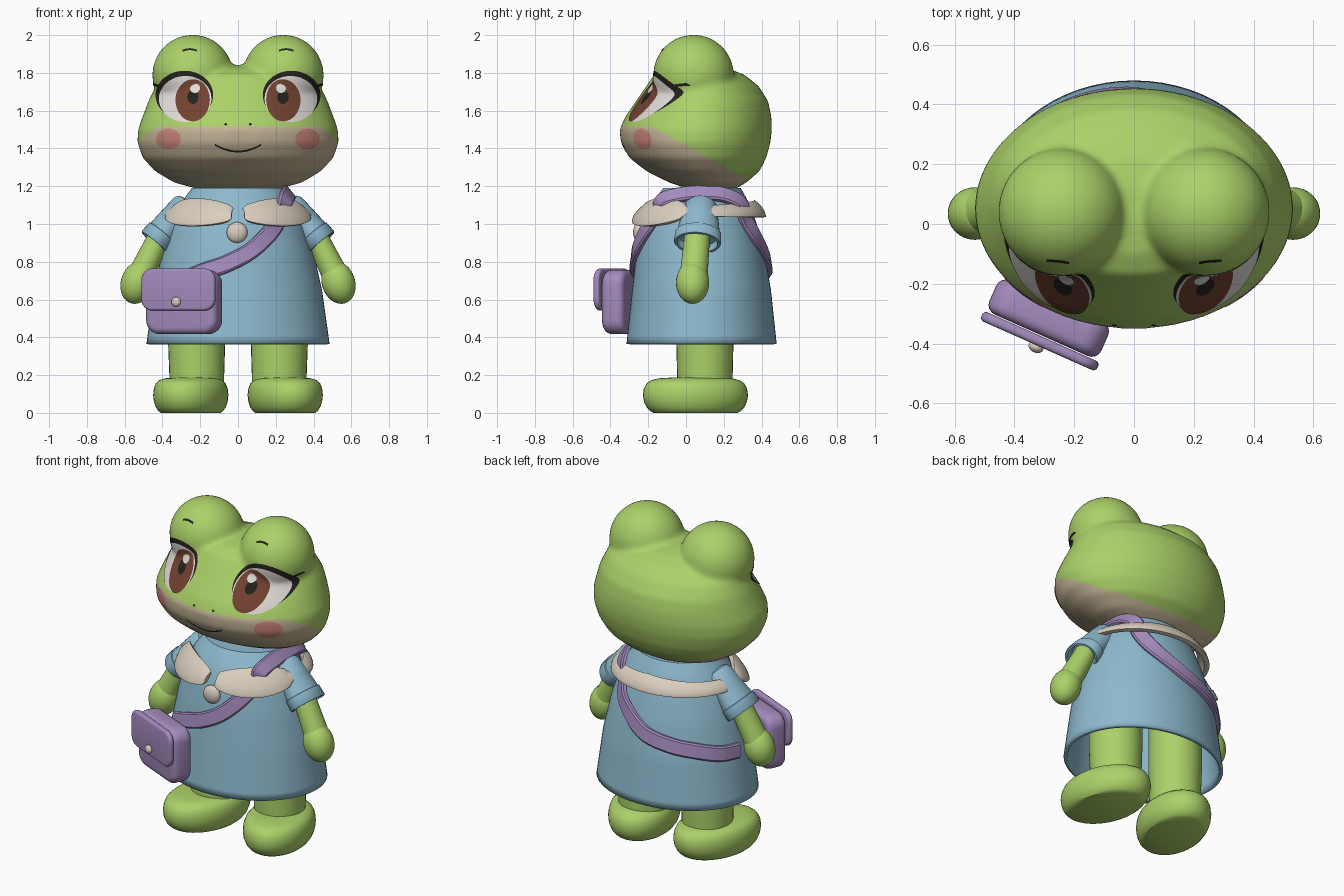
import bpy, bmesh, math
from math import sin, cos, pi, radians
from mathutils import Vector, Matrix
from mathutils.bvhtree import BVHTree

if "Cube" in bpy.data.objects:
    bpy.data.objects.remove(bpy.data.objects["Cube"])

def mat(name, *c):
    m = bpy.data.materials.new(name)
    m.diffuse_color = (*c, 1)
    m.use_nodes = True
    m.node_tree.nodes["Principled BSDF"].inputs["Base Color"].default_value = m.diffuse_color
    return m

GREEN = mat("leaf green", .41, .64, .14)
BLUE = mat("dress blue", .27, .49, .62)
PURPLE = mat("bag purple", .37, .26, .51)
CREAM = mat("cream", .70, .62, .52)
MUZZLE = mat("muzzle tan", .56, .47, .31)
PINK = mat("cheek pink", .60, .24, .19)
BROWN = mat("iris brown", .17, .055, .03)
BLACK = mat("lash black", .018, .016, .013)
WHITE = mat("eye white", .76, .72, .68)

def finish(name, bm, *mats):
    bmesh.ops.recalc_face_normals(bm, faces=bm.faces)
    me = bpy.data.meshes.new(name)
    bm.to_mesh(me)
    bm.free()
    ob = bpy.data.objects.new(name, me)
    bpy.context.collection.objects.link(ob)
    for m in mats:
        me.materials.append(m)
    return ob

def skin(bm, rings, closed=True, cap0=True, cap1=True):
    """Join rows of points with quads."""
    rows = [[bm.verts.new(p) for p in r] for r in rings]
    n = len(rows[0])
    for a, b in zip(rows, rows[1:]):
        for i in range(n if closed else n - 1):
            j = (i + 1) % n
            bm.faces.new((a[i], a[j], b[j], b[i]))
    if cap0: bm.faces.new(rows[0])
    if cap1: bm.faces.new(rows[-1])

def loft(name, rings, m, **kw):
    bm = bmesh.new()
    skin(bm, rings, **kw)
    return finish(name, bm, m)

def oval(z, hw, yf, yb, n=64):
    return [Vector((hw * sin(t), (yf + yb) / 2 - (yb - yf) / 2 * cos(t), z))
            for t in (2 * pi * i / n for i in range(n))]

def ball(name, c, r, m, rot=Matrix()):
    bm = bmesh.new()
    bmesh.ops.create_uvsphere(bm, u_segments=32, v_segments=18, radius=1,
        matrix=Matrix.Translation(c) @ rot @ Matrix.Diagonal((*r, 1)))
    return finish(name, bm, m)

def limb(name, p0, p1, sections, m):
    p0, p1 = Vector(p0), Vector(p1)
    d = (p1 - p0).normalized()
    n = d.cross(Vector((0, 1, 0))).normalized()
    y = n.cross(d)
    loft(name, [[p0.lerp(p1, t) + n * rn * cos(a) + y * ry * sin(a)
                 for a in (2 * pi * i / 32 for i in range(32))] for t, rn, ry in sections], m)

# --- head: egg loft plus two eye bumps, blended
HEAD = [(1.17, .10, .04, .2), (1.19, .23, .0, .27), (1.22, .34, -.09, .32), (1.28, .44, -.21, .39),
        (1.35, .505, -.30, .425), (1.43, .533, -.345, .447), (1.5, .53, -.352, .455),
        (1.57, .505, -.32, .452), (1.65, .475, -.265, .435), (1.73, .435, -.21, .385),
        (1.79, .36, -.17, .31), (1.825, .24, -.1, .22), (1.84, .1, 0, .12)]
bm = bmesh.new()
skin(bm, [oval(*h) for h in HEAD])
for s in (-1, 1):
    bmesh.ops.create_uvsphere(bm, u_segments=48, v_segments=24, radius=.214,
                              matrix=Matrix.Translation((s * .24, .04, 1.788)))
head = finish("head", bm, GREEN, MUZZLE)
rm = head.modifiers.new("blend", 'REMESH')
rm.mode, rm.voxel_size = 'VOXEL', .014
sm = head.modifiers.new("soften", 'SMOOTH')
sm.factor, sm.iterations = .5, 10
me = bpy.data.meshes.new_from_object(head.evaluated_get(bpy.context.evaluated_depsgraph_get()))
head.modifiers.clear()
bm = bmesh.new()
bm.from_mesh(me)
# muzzle: two cuts bound the tan area
cuts = [(Vector((0, 0, 1.515)), Vector((0, 0, 1))), (Vector((0, -.17, 1.51)), Vector((0, .55, 1)).normalized())]
for co, no in cuts:
    bmesh.ops.bisect_plane(bm, geom=bm.verts[:] + bm.edges[:] + bm.faces[:], plane_co=co, plane_no=no)
for f in bm.faces:
    c = f.calc_center_median()
    f.material_index = int(all((c - co).dot(no) < 0 for co, no in cuts))
bm.to_mesh(head.data)
tree = BVHTree.FromBMesh(bm)
bm.free()

# --- face details: thin plates laid on the head
def lay(x, z, off):
    hit, no, *_ = tree.ray_cast(Vector((x, -2, z)), Vector((0, 1, 0)))
    if hit is None:
        hit, no, *_ = tree.find_nearest(Vector((x, -.05, z)))
    return hit + no * off

def disc(name, x, z, rx, rz, off, m):
    loft(name, [[lay(x + rx * k / 10 * cos(t), z + rz * k / 10 * sin(t), off)
                 for t in (2 * pi * i / 48 for i in range(48))] for k in range(1, 11)], m, cap1=False)

def stroke(name, pts, w, off, m):
    loft(name, [[lay(x, z - w / 2, off), lay(x, z + w / 2, off)] for x, z in pts], m,
         closed=False, cap0=False, cap1=False)

for s, side in ((-1, "right"), (1, "left")):
    disc(side + "_eye_lashes", s * .283, 1.681, .152, .130, .002, BLACK)
    disc(side + "_eye_white", s * .278, 1.661, .138, .123, .004, WHITE)
    disc(side + "_iris", s * .238, 1.654, .09, .113, .006, BROWN)
    disc(side + "_pupil", s * .236, 1.668, .03, .036, .0075, BLACK)
    disc(side + "_eye_shine", s * .225, 1.715, .026, .026, .009, WHITE)
    stroke(side + "_lash_tip", [(s * (.405 + .01 * i), 1.728 + .003 * i) for i in range(5)], .014, .004, BLACK)
    disc(side + "_cheek", s * .367, 1.45, .065, .054, .003, PINK)
    disc(side + "_nostril", s * .065, 1.527, .008, .006, .003, BLACK)
    stroke(side + "_brow", [(s * (.255 + .037 * k), 1.924 - .008 * k * k) for k in (-1, -.5, 0, .5, 1)], .01, .003, BLACK)
stroke("mouth", [(.12 * k / 8, 1.385 + .035 * (k / 8) ** 2) for k in range(-8, 9)], .01, .003, BLACK)

# --- dress: hollow bell
DRESS = [(.365, .485, -.315, .48), (.65, .445, -.285, .45), (.85, .4, -.262, .415),
         (1.0, .355, -.235, .375), (1.1, .31, -.19, .34), (1.19, .245, -.12, .29)]
def dress_at(z):
    for a, b in zip(DRESS, DRESS[1:]):
        if z <= b[0]:
            t = (z - a[0]) / (b[0] - a[0])
            return [p + (q - p) * t for p, q in zip(a, b)]
    return DRESS[-1]

def on_dress(deg, z, off=0):
    _, hw, yf, yb = dress_at(z)
    t = radians(deg)
    return Vector(((hw + off) * sin(t), (yf + yb) / 2 - ((yb - yf) / 2 + off) * cos(t), z))

dress = loft("dress", [oval(*dress_at(.365 + .825 * i / 20)) for i in range(21)], BLUE, cap0=False)
so = dress.modifiers.new("cloth", 'SOLIDIFY')
so.thickness = .022

# --- collar: two front petals narrowing into a band round the back
def collar_row(a):
    f = abs(a - 180)                       # 180 at the front, 0 at the back
    k = min(1, max(0, (f - 105) / 70))     # petal amount
    bulge = sin(pi * k) ** .5 if 0 < k < 1 else 0
    mid = 1.075 - .03 * f / 180
    if f > 100:
        mid += .005
    h = .022 + .046 * bulge + .018 * max(0, 1 - f / 90)
    return [on_dress(a, mid + h * u, .022 + .012 * (1 - u) + .012 * (1 - u * u)) for u in (-1, -.8, -.3, .3, .8, 1)]
collar = loft("collar", [collar_row(5 + 350 * i / 140) for i in range(141)], CREAM,
              closed=False, cap0=False, cap1=False)
so = collar.modifiers.new("thickness", 'SOLIDIFY')
so.thickness, so.offset = .03, 0
bv = collar.modifiers.new("round", 'BEVEL')
bv.width, bv.segments = .01, 2
ball("dress_button", (-.005, -.25, .955), (.055, .03, .055), CREAM)

# --- strap: flat ribbon round the dress and over one shoulder
keys = [on_dress(a, z, .012) for a, z in ((-42, .70), (-24, .75), (-8, .79), (10, .86), (29, .97), (42, 1.06))]
keys += [Vector(p) for p in ((.25, -.13, 1.125), (.265, -.03, 1.155), (.27, .08, 1.165), (.265, .2, 1.155), (.24, .29, 1.11))]
keys += [on_dress(a, z, .012) for a, z in ((143, 1.02), (155, .92), (180, .80), (203, .75), (225, .72), (245, .69), (264, .68))]
path = []
for i in range(len(keys) - 1):             # smooth the path
    p0, p1, p2, p3 = (keys[max(0, min(len(keys) - 1, i + j))] for j in (-1, 0, 1, 2))
    for t in (0, .2, .4, .6, .8):
        path.append(.5 * (2 * p1 + (p2 - p0) * t + (2 * p0 - 5 * p1 + 4 * p2 - p3) * t * t
                          + (3 * p1 - p0 - 3 * p2 + p3) * t ** 3))
path.append(keys[-1])
rings = []
for i, p in enumerate(path):
    d = (path[min(i + 1, len(path) - 1)] - path[max(i - 1, 0)]).normalized()
    axis = Vector((0, .08, min(p.z - .05, .95)))
    n = p - axis
    n = (n - d * n.dot(d)).normalized()
    w = d.cross(n)
    rings.append([p + w * u + n * v for u, v in
                  ((-.045, -.01), (-.045, .008), (-.036, .016), (.036, .016), (.045, .008), (.045, -.01))])
loft("bag_strap", rings, PURPLE)

# --- bag, flap and clasp
turn = Matrix.Rotation(radians(-24), 4, 'Z')
def pillow(name, c, size, r, edge):
    bm = bmesh.new()
    bmesh.ops.create_cube(bm, size=1, matrix=Matrix.Diagonal((*size, 1)))
    along = [e for e in bm.edges if abs(e.verts[0].co.y - e.verts[1].co.y) > size[1] / 2]
    bmesh.ops.bevel(bm, geom=along, offset=r, segments=6, affect='EDGES', profile=.5)
    rim = [e for f in bm.faces if abs(f.normal.y) > .9 for e in f.edges]
    bmesh.ops.bevel(bm, geom=rim, offset=edge, segments=4, affect='EDGES', profile=.5)
    bm.transform(Matrix.Translation(c) @ turn)
    finish(name, bm, PURPLE)
pillow("bag", (-.285, -.315, .587), (.41, .125, .34), .075, .035)
pillow("bag_flap", (-.315, -.392, .653), (.425, .034, .222), .06, .014)
ball("bag_clasp", (-.328, -.412, .588), (.026, .018, .026), CREAM, turn)

# --- sleeves, arms, hands, legs and feet
for s, side in ((-1, "right"), (1, "left")):
    limb(side + "_sleeve", (s * .27, .08, 1.105), (s * .442, .06, .9),
         [(-.06, .03, .04), (-.03, .06, .07), (.05, .075, .085), (.4, .08, .1), (.75, .084, .115), (.76, .09, .122),
          (.98, .092, .125), (1, .088, .121), (1, .076, .108), (.85, .07, .1)], BLUE)
    limb(side + "_arm", (s * .38, .065, 1.0), (s * .52, .04, .72),
         [(0, .06, .065), (.5, .064, .07), (1, .07, .074)], GREEN)
    ball(side + "_hand", (s * .532, .035, .69), (.088, .088, .115), GREEN,
         Matrix.Rotation(s * radians(-18), 4, 'Y'))
    limb(side + "_leg", (s * .22, .1, .7), (s * .218, .1, .1),
         [(0, .15, .15), (.5, .152, .152), (.85, .145, .147), (1, .145, .147)], GREEN)
    rot = Matrix.Rotation(s * radians(14), 3, 'Z')
    prof = [(0, .8), (.01, .86), (.03, .93), (.06, .98), (.095, 1), (.13, .98), (.155, .93), (.172, .85), (.183, .7), (.187, .45)]
    loft(side + "_foot", [[rot @ Vector((.193 * k * cos(t), .283 * k * sin(t), 0)) + Vector((s * .25, .05, z))
                           for t in (2 * pi * i / 40 for i in range(40))] for z, k in prof], GREEN)

# --- smooth shading with crisp edges
bpy.ops.object.select_all(action='SELECT')
bpy.context.view_layer.objects.active = head
bpy.ops.object.shade_smooth_by_angle(angle=radians(40))
